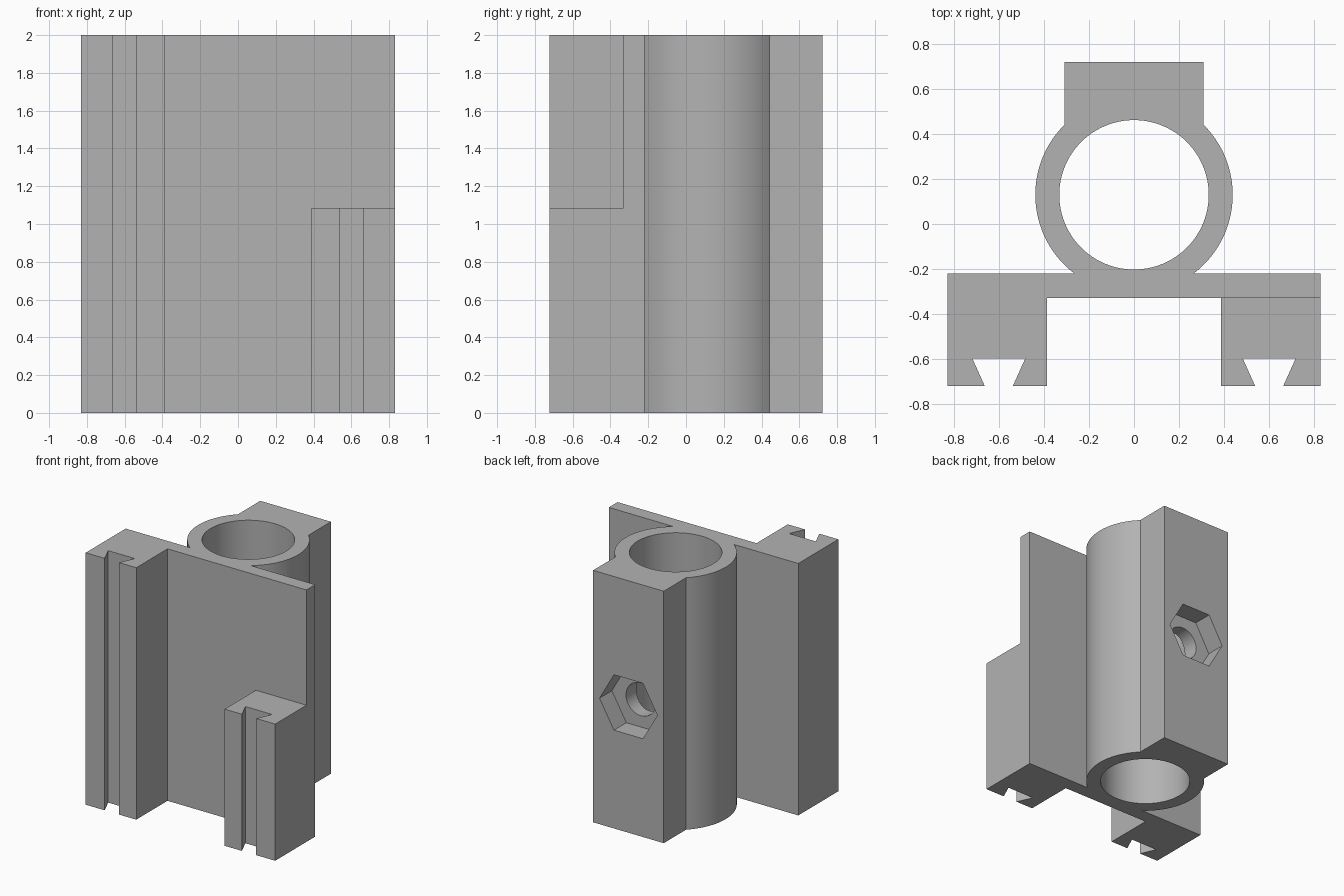
import bpy, bmesh, math
from mathutils import Matrix, Vector

cube = bpy.data.objects.get("Cube")
if cube:
    bpy.data.objects.remove(cube, do_unlink=True)

HEIGHT = 2.0
TUBE_Y, TUBE_R, BORE_R = 0.13, 0.44, 0.333
PLATE_FRONT, PLATE_BACK = -0.33, -0.22
BLOCK_X, BACK, FRONT = 0.31, 0.722, -0.722

grey = bpy.data.materials.new("plain grey")
grey.use_nodes = True
colour = (0.45, 0.45, 0.45, 1)
grey.diffuse_color = colour
grey.node_tree.nodes["Principled BSDF"].inputs["Base Color"].default_value = colour


def add_object(name, bm):
    bmesh.ops.recalc_face_normals(bm, faces=bm.faces)
    mesh = bpy.data.meshes.new(name)
    bm.to_mesh(mesh)
    bm.free()
    mesh.materials.append(grey)
    obj = bpy.data.objects.new(name, mesh)
    bpy.context.collection.objects.link(obj)
    return obj


def prism(name, points, depth, matrix=Matrix()):
    """Extrude a flat outline along local z, then place it."""
    bm = bmesh.new()
    face = bm.faces.new([bm.verts.new((x, y, 0)) for x, y in points])
    top = bmesh.ops.extrude_face_region(bm, geom=[face])["geom"]
    bmesh.ops.translate(bm, vec=(0, 0, depth),
                        verts=[v for v in top if isinstance(v, bmesh.types.BMVert)])
    bm.transform(matrix)
    return add_object(name, bm)


def circle(radius, sides, cx=0, cy=0):
    return [(cx + radius * math.cos(math.tau * i / sides),
             cy + radius * math.sin(math.tau * i / sides)) for i in range(sides)]


# Right half of the outline: front plate, dovetailed leg, tube wall, rear block
half = [(0.388, PLATE_FRONT), (0.388, FRONT), (0.54, FRONT), (0.485, -0.60),
        (0.72, -0.60), (0.665, FRONT), (0.832, FRONT), (0.832, PLATE_BACK)]
start = math.asin((PLATE_BACK - TUBE_Y) / TUBE_R)
end = math.acos(BLOCK_X / TUBE_R)
steps = 28
for i in range(steps + 1):
    a = start + (end - start) * i / steps
    half.append((TUBE_R * math.cos(a), TUBE_Y + TUBE_R * math.sin(a)))
half.append((BLOCK_X, BACK))
outline = half + [(-x, y) for x, y in reversed(half)]
body = prism("bearing_holder", outline, HEIGHT)

# Cutters: bore, shortened left leg, nut pocket, bolt hole, wire groove
from_back = Matrix.Translation((0, BACK + 0.1, 1)) @ Matrix.Rotation(math.pi / 2, 4, 'X')
along_x = Matrix.Translation((-1, -0.56, 0)) @ Matrix.Rotation(math.pi / 2, 4, 'Y')
corner = [(0.3, PLATE_FRONT), (0.3, -1), (1, -1), (1, PLATE_FRONT)]
cutters = [
    prism("bore_cutter", circle(BORE_R, 96, 0, TUBE_Y), 2.4, Matrix.Translation((0, 0, -0.2))),
    prism("short_leg_cutter", corner, 1.2, Matrix.Translation((0, 0, 1.085))),
    prism("nut_pocket_cutter", circle(0.254, 6), 0.1 + 0.155, from_back),
    prism("bolt_hole_cutter", circle(0.13, 48), 0.6, from_back),
    prism("groove_cutter", circle(0.036, 32), 2, along_x),
]
for cutter in cutters:
    cutter.hide_render = True
    mod = body.modifiers.new(cutter.name, 'BOOLEAN')
    mod.operation = 'DIFFERENCE'
    mod.solver = 'EXACT'
    mod.object = cutter

# Apply the cuts, drop the helpers and shade the curved walls smooth
bpy.ops.object.select_all(action='DESELECT')
bpy.context.view_layer.objects.active = body
body.select_set(True)
for mod in list(body.modifiers):
    bpy.ops.object.modifier_apply(modifier=mod.name)
for cutter in cutters:
    bpy.data.objects.remove(cutter, do_unlink=True)
bpy.ops.object.shade_smooth_by_angle(angle=math.radians(25))
